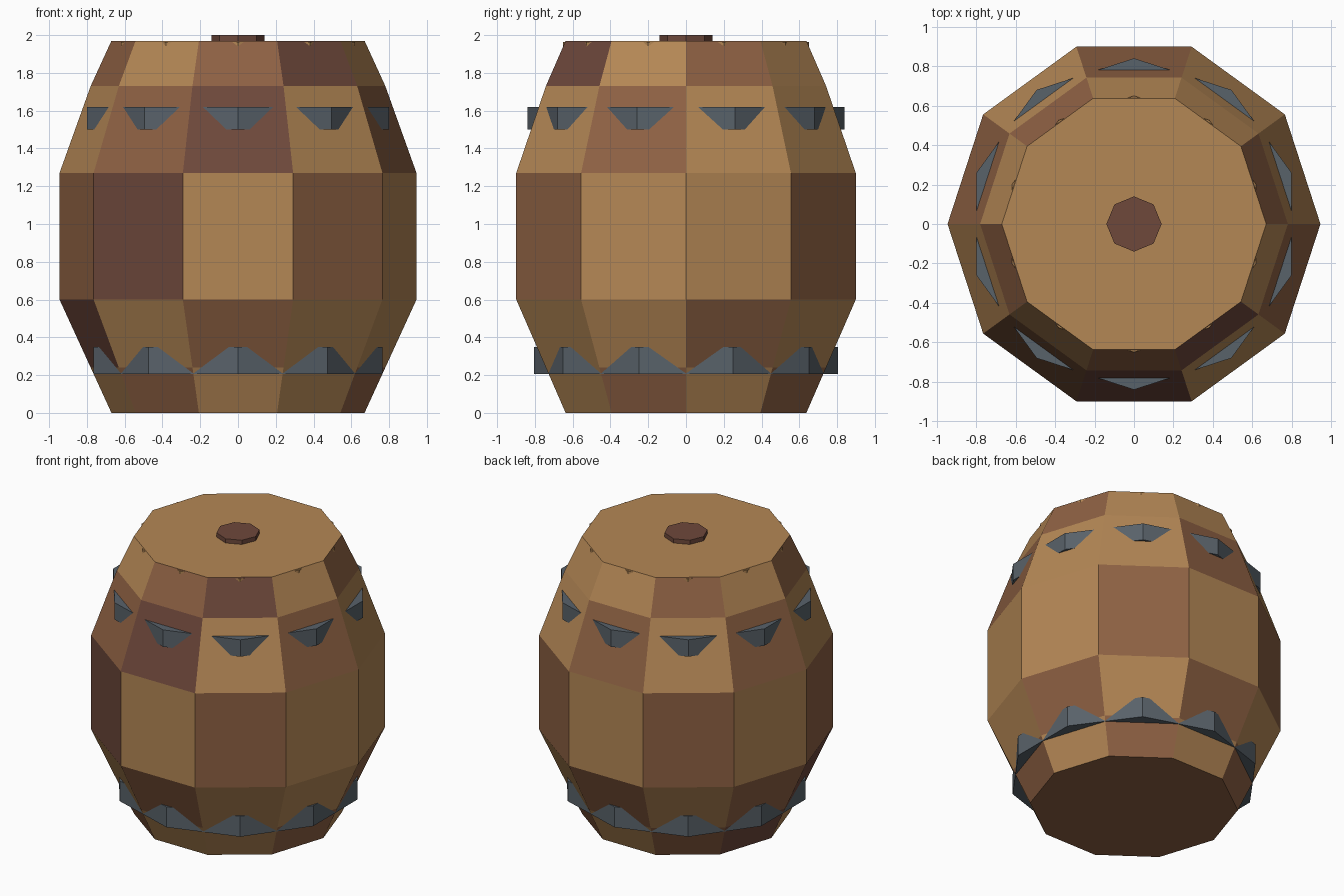
import bpy, bmesh, math

if "Cube" in bpy.data.objects:
    bpy.data.objects.remove(bpy.data.objects["Cube"])

def material(name, rgb):
    """Flat colour given as 0-255 sRGB, stored as linear."""
    lin = [((c / 255 + 0.055) / 1.055) ** 2.4 for c in rgb]
    m = bpy.data.materials.new(name)
    m.diffuse_color = (*lin, 1)
    m.use_nodes = True
    m.node_tree.nodes["Principled BSDF"].inputs["Base Color"].default_value = m.diffuse_color
    return m

TAN = material("tan wood", (180, 135, 85))
BROWN = material("brown wood", (142, 97, 67))
DARK = material("dark red wood", (110, 72, 59))
IRON = material("grey iron", (89, 98, 106))

def lathe(name, profile, sides, start, mats, closed=False, pick=None):
    """Spin (radius, z) points round z; pick(column, row) gives the colour slot.
    Open profiles are capped, closed ones make a hoop."""
    bm = bmesh.new()
    rings = [[bm.verts.new((r * math.cos(start + 2 * math.pi * k / sides),
                            r * math.sin(start + 2 * math.pi * k / sides), z))
              for k in range(sides)] for r, z in profile]
    n = len(rings)
    for row in range(n if closed else n - 1):
        a, b = rings[row], rings[(row + 1) % n]
        for k in range(sides):
            j = (k + 1) % sides
            f = bm.faces.new((a[k], a[j], b[j], b[k]))
            f.material_index = pick(k, row) if pick else 0
    if not closed:
        bottom = bm.faces.new(rings[0][::-1])
        bm.faces.new(rings[-1])
        bottom.material_index = 1 if pick else 0
    bmesh.ops.recalc_face_normals(bm, faces=bm.faces[:])
    me = bpy.data.meshes.new(name)
    bm.to_mesh(me)
    bm.free()
    for m in mats:
        me.materials.append(m)
    ob = bpy.data.objects.new(name, me)
    bpy.context.collection.objects.link(ob)
    return ob

def hoop(name, radius, z0, z1, mat, inner):
    # corners sit on the middle of each stave, so only they show
    lathe(name, [(radius, z0), (radius, z1), (inner, z1), (inner, z0)],
          10, math.radians(-90), [mat], closed=True)

# Barrel body: the plank colours step round by one stave on each row
PLANKS = [0, 0, 1, 0, 1, 0, 1, 2, 0, 1]
lathe("barrel_body",
      [(0.67, 0), (0.78, 0.24), (0.945, 0.6), (0.945, 1.27), (0.78, 1.73), (0.67, 1.97)],
      10, math.radians(-108), [TAN, BROWN, DARK],
      pick=lambda k, row: PLANKS[(k - row) % 10])

# Iron hoops
hoop("upper_hoop", 0.84, 1.5, 1.62, IRON, 0.70)
hoop("lower_hoop", 0.805, 0.205, 0.35, IRON, 0.70)

# Rim under the lid, just peeping through the staves
hoop("lid_rim", 0.65, 1.94, 1.964, TAN, 0.60)

# Bung in the lid
lathe("bung", [(0.14, 1.95), (0.14, 2.0)], 8, 0, [DARK])
